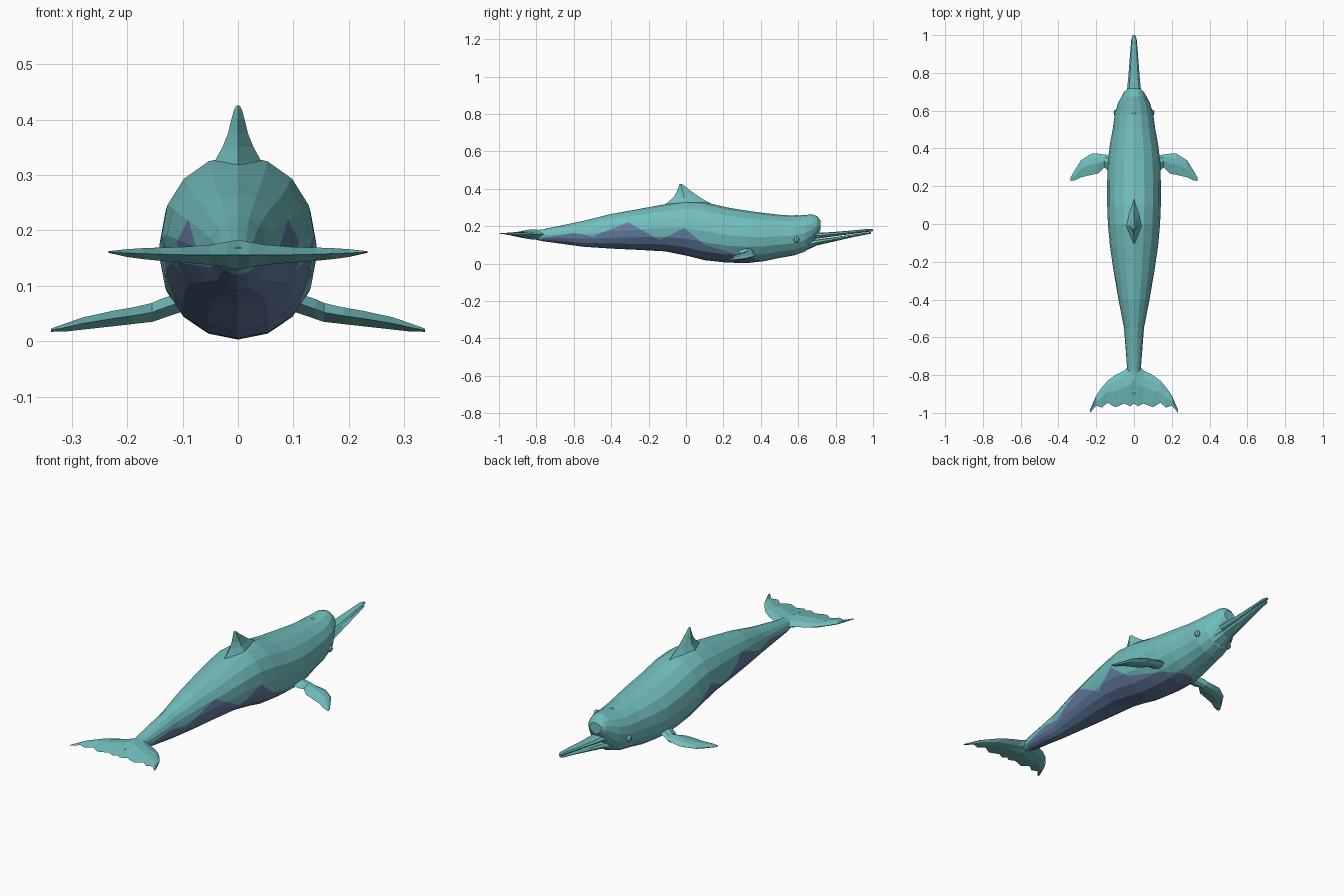
import bpy, bmesh, math
from mathutils import Vector

cube = bpy.data.objects.get("Cube")
if cube:
    bpy.data.objects.remove(cube, do_unlink=True)


def make_material(name, rgb):
    m = bpy.data.materials.new(name)
    m.use_nodes = True
    col = (*rgb, 1)
    m.diffuse_color = col
    m.node_tree.nodes["Principled BSDF"].inputs["Base Color"].default_value = col
    return m


TEAL = make_material("teal skin", (0.17, 0.52, 0.52))
BLUE = make_material("blue grey belly", (0.13, 0.21, 0.37))


def loft(rings):
    """Skin a list of equal-sized point rings and cap both ends."""
    bm = bmesh.new()
    loops = [[bm.verts.new(p) for p in r] for r in rings]
    n = len(loops[0])
    for a, b in zip(loops, loops[1:]):
        for i in range(n):
            j = (i + 1) % n
            bm.faces.new((a[i], a[j], b[j], b[i]))
    bm.faces.new(loops[0])
    bm.faces.new(loops[-1])
    bmesh.ops.recalc_face_normals(bm, faces=bm.faces[:])
    return bm


def finish(bm, name, mats=(TEAL,)):
    me = bpy.data.meshes.new(name)
    bm.to_mesh(me)
    bm.free()
    for m in mats:
        me.materials.append(m)
    ob = bpy.data.objects.new(name, me)
    bpy.context.collection.objects.link(ob)
    return ob


def interp(table, y):
    """Linear interpolation of rows keyed by their first value."""
    for a, b in zip(table, table[1:]):
        if a[0] <= y <= b[0]:
            t = (y - a[0]) / (b[0] - a[0])
            return [p + (q - p) * t for p, q in zip(a, b)][1:]


def oval(y, bottom, top, half, n=16):
    mid, h = (top + bottom) / 2, (top - bottom) / 2
    return [(half * math.sin(math.tau * i / n), y, mid + h * math.cos(math.tau * i / n))
            for i in range(n)]


# Body: y, bottom, top, half width
PROFILE = [
    (-0.9, 0.15, 0.17, 0.008), (-0.77, 0.12, 0.182, 0.036), (-0.55, 0.09, 0.228, 0.053),
    (-0.4, 0.08, 0.265, 0.082), (-0.25, 0.073, 0.292, 0.108), (-0.11, 0.065, 0.318, 0.128),
    (0, 0.043, 0.336, 0.138), (0.1, 0.018, 0.328, 0.142), (0.22, 0.005, 0.3, 0.142),
    (0.33, 0.003, 0.282, 0.139), (0.42, 0.013, 0.27, 0.128), (0.5, 0.03, 0.261, 0.113),
    (0.58, 0.044, 0.256, 0.102), (0.64, 0.066, 0.26, 0.085), (0.675, 0.105, 0.263, 0.066),
    (0.7, 0.15, 0.254, 0.052), (0.718, 0.178, 0.232, 0.032),
]
# Belly colour border: y, height
BORDER = [
    (-0.77, 0.135), (-0.6, 0.165), (-0.5, 0.145), (-0.31, 0.22), (-0.14, 0.125),
    (-0.01, 0.19), (0.1, 0.1), (0.25, 0.055), (0.42, 0.01),
]
stations = sorted({r[0] for r in PROFILE} | {r[0] for r in BORDER})
body = loft([oval(y, *interp(PROFILE, y)) for y in stations])
for (y0, z0), (y1, z1) in zip(BORDER, BORDER[1:]):
    faces = [f for f in body.faces if y0 < f.calc_center_median().y < y1]
    geom = set(faces)
    for f in faces:
        geom.update(f.edges)
        geom.update(f.verts)
    bmesh.ops.bisect_plane(body, geom=list(geom), dist=1e-5,
                           plane_co=(0, y0, z0), plane_no=(0, z0 - z1, y1 - y0))
for f in body.faces:
    c = f.calc_center_median()
    border = interp(BORDER, c.y)
    f.material_index = 1 if border and c.z < border[0] else 0
finish(body, "body", (TEAL, BLUE))


# Dorsal fin: height, front y, back y, half thickness
def fin_ring(z, front, back, t):
    d = front - back
    return [(0, front, z), (t * 0.6, front - d * 0.3, z), (t, front - d * 0.6, z), (0, back, z),
            (-t, front - d * 0.6, z), (-t * 0.6, front - d * 0.3, z)]


FIN = [(0.29, 0.19, -0.14, 0.07), (0.325, 0.125, -0.1, 0.042), (0.35, 0.08, -0.07, 0.028),
       (0.375, 0.045, -0.053, 0.018), (0.4, 0.01, -0.043, 0.012), (0.418, -0.01, -0.037, 0.007),
       (0.425, -0.022, -0.033, 0.003)]
finish(loft([fin_ring(*r) for r in FIN]), "dorsal_fin")


# Blade section for flippers and flukes: x, lead y, trail y, height, thickness
def blade_ring(x, lead, trail, z, t):
    d = lead - trail
    return [(x, lead, z), (x, lead - d * 0.2, z + t * 0.4), (x, lead - d * 0.5, z + t / 2),
            (x, trail, z), (x, lead - d * 0.5, z - t / 2), (x, lead - d * 0.2, z - t * 0.4)]


def flip(r, side):
    return (r[0] * side, *r[1:])


FLIPPER = [(0.09, 0.35, 0.27, 0.075, 0.036), (0.14, 0.365, 0.285, 0.058, 0.036),
           (0.155, 0.368, 0.3, 0.052, 0.034), (0.19, 0.372, 0.268, 0.046, 0.03),
           (0.225, 0.372, 0.26, 0.041, 0.028), (0.28, 0.338, 0.248, 0.032, 0.022),
           (0.31, 0.29, 0.232, 0.025, 0.015), (0.337, 0.245, 0.228, 0.02, 0.006)]
for name, side in (("left", 1), ("right", -1)):
    finish(loft([blade_ring(*flip(r, side)) for r in FLIPPER]), name + "_flipper")

# Tail flukes with a scalloped trailing edge
FLUKE = [(0, -0.7, -0.95, 0.156, 0.054), (0.02, -0.74, -0.965, 0.156, 0.046),
         (0.05, -0.775, -0.95, 0.156, 0.036), (0.1, -0.8, -0.97, 0.156, 0.028),
         (0.14, -0.83, -0.946, 0.157, 0.024), (0.17, -0.865, -0.972, 0.158, 0.02),
         (0.2, -0.908, -0.962, 0.159, 0.014), (0.234, -0.985, -1, 0.161, 0.003)]
rows = [flip(r, -1) for r in reversed(FLUKE[1:])] + FLUKE
finish(loft([blade_ring(*r) for r in rows]), "tail_flukes")

# Beak jaws: y, bottom, top, half width
UPPER = [(0.6, 0.115, 0.18, 0.06), (0.7, 0.133, 0.165, 0.038), (0.78, 0.144, 0.168, 0.03),
         (0.9, 0.16, 0.178, 0.021), (0.98, 0.17, 0.186, 0.014), (1, 0.173, 0.183, 0.006)]
LOWER = [(0.57, 0.05, 0.13, 0.065), (0.65, 0.074, 0.125, 0.05), (0.7, 0.097, 0.129, 0.036),
         (0.8, 0.12, 0.142, 0.027), (0.9, 0.143, 0.157, 0.019), (0.99, 0.16, 0.169, 0.01)]
for name, rows in (("upper_jaw", UPPER), ("lower_jaw", LOWER)):
    finish(loft([oval(*r, n=8) for r in rows]), name)


# Eyes and blowhole
def bump(name, at, scale):
    bm = bmesh.new()
    bmesh.ops.create_uvsphere(bm, u_segments=8, v_segments=6, radius=1)
    bmesh.ops.scale(bm, vec=scale, verts=bm.verts[:])
    bmesh.ops.translate(bm, vec=Vector(at), verts=bm.verts[:])
    finish(bm, name)


for name, side in (("left", 1), ("right", -1)):
    bump(name + "_eye", (side * 0.096, 0.59, 0.128), (0.013, 0.016, 0.016))
bump("blowhole", (0, 0.59, 0.255), (0.01, 0.01, 0.004))
